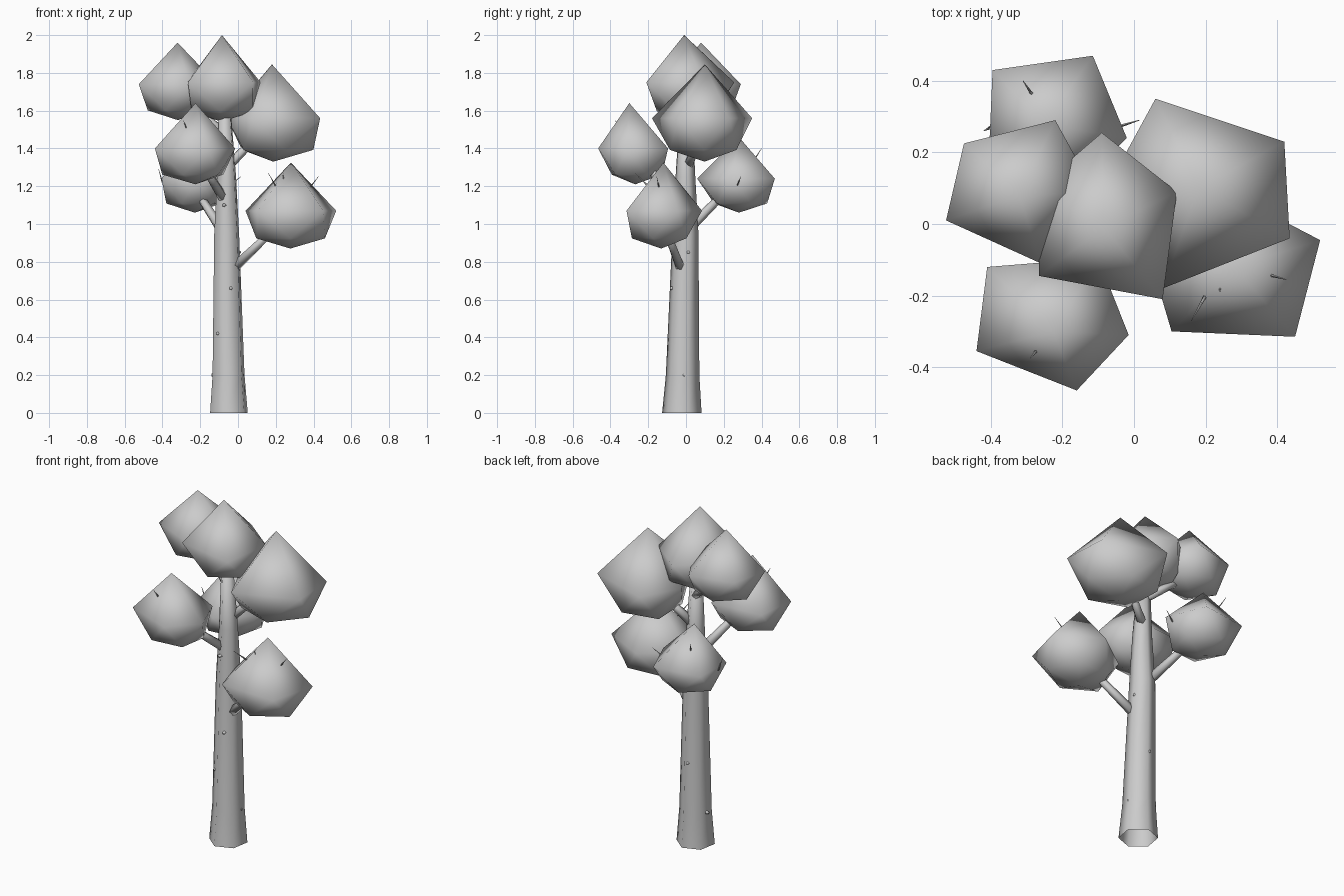
import bpy, bmesh, math
from mathutils import Vector

cube = bpy.data.objects.get("Cube")
if cube:
    bpy.data.objects.remove(cube)

grey = bpy.data.materials.new("plain grey")
grey.use_nodes = True
grey.diffuse_color = (0.6, 0.6, 0.6, 1)
grey.node_tree.nodes["Principled BSDF"].inputs["Base Color"].default_value = (0.6, 0.6, 0.6, 1)


def finish(bm, name, recalc=True):
    if recalc:
        bmesh.ops.recalc_face_normals(bm, faces=bm.faces)
    for f in bm.faces:
        f.smooth = True
    mesh = bpy.data.meshes.new(name)
    bm.to_mesh(mesh)
    bm.free()
    mesh.materials.append(grey)
    ob = bpy.data.objects.new(name, mesh)
    bpy.context.collection.objects.link(ob)
    return ob


def bridge(bm, a, b):
    n = len(a)
    for i in range(n):
        bm.faces.new((a[i], a[(i + 1) % n], b[(i + 1) % n], b[i]))


def fan(bm, ring, tip):
    for i in range(len(ring)):
        bm.faces.new((ring[i], ring[(i + 1) % len(ring)], tip))


def clump(name, tip, mid, bottom, outline):
    """Pointed crown: apex, wide five-sided ring, narrow staggered ring, base point."""
    bm = bmesh.new()
    pts = [Vector((x, y, mid)) for x, y in outline]
    centre = sum(pts, Vector()) / len(pts)
    wide = [bm.verts.new(p) for p in pts]
    low = []
    for i, p in enumerate(pts):
        m = centre + ((p + pts[(i + 1) % 5]) / 2 - centre) * 0.88
        m.z = bottom + (mid - bottom) * 0.27
        low.append(bm.verts.new(m))
    fan(bm, wide, bm.verts.new(tip))
    for i in range(5):
        j = (i + 1) % 5
        bm.faces.new((wide[i], wide[j], low[i]))
        bm.faces.new((wide[j], low[j], low[i]))
    fan(bm, low, bm.verts.new((centre.x, centre.y, bottom)))
    return finish(bm, name)


def limb(name, start, end, r1, r2, sides=6):
    """Tapered stick between two points."""
    a, b = Vector(start), Vector(end)
    q = (b - a).to_track_quat("Z", "Y")
    bm = bmesh.new()
    rings = []
    for c, r in ((a, r1), (b, r2)):
        rings.append([bm.verts.new(c + q @ Vector((r * math.cos(t), r * math.sin(t), 0)))
                      for t in (math.tau * k / sides for k in range(sides))])
    bridge(bm, *rings)
    bm.faces.new(rings[0])
    bm.faces.new(rings[1])
    return finish(bm, name)


# Trunk: six-sided, flared foot, open underneath
bm = bmesh.new()
rings = []
for x, y, z, r in ((-0.048, -0.022, 0, 0.106), (-0.05, -0.018, 0.2, 0.09),
                   (-0.06, -0.003, 0.95, 0.07), (-0.06, -0.003, 1.25, 0.053),
                   (-0.07, 0.0, 1.62, 0.032)):
    rings.append([bm.verts.new((x + r * math.cos(t), y + r * math.sin(t), z))
                  for t in (math.radians(80 + 60 * k) for k in range(6))])
for lower, upper in zip(rings, rings[1:]):
    bridge(bm, lower, upper)
bm.faces.new(rings[-1])
finish(bm, "trunk", recalc=False)

# Leaf clumps
clump("leaf_clump_top", (-0.085, -0.01, 2.0), 1.75, 1.54,
      ((-0.265, -0.145), (0.08, -0.21), (0.12, 0.09), (-0.09, 0.255), (-0.27, 0.1)))
clump("leaf_clump_upper_right", (-0.32, 0.08, 1.96), 1.74, 1.55,
      ((-0.475, 0.225), (-0.525, 0.01), (-0.26, -0.11), (-0.11, 0.09), (-0.22, 0.29)))
clump("leaf_clump_upper_left", (0.18, 0.1, 1.845), 1.56, 1.33,
      ((0.06, 0.35), (-0.06, 0.13), (0.08, -0.18), (0.435, -0.04), (0.42, 0.23)))
clump("leaf_clump_front_right", (-0.225, -0.3, 1.64), 1.4, 1.21,
      ((-0.41, -0.12), (-0.44, -0.355), (-0.16, -0.465), (-0.015, -0.31), (-0.1, -0.095)))
clump("leaf_clump_back_right", (-0.25, 0.28, 1.46), 1.24, 1.06,
      ((-0.395, 0.43), (-0.405, 0.2), (-0.21, 0.06), (-0.02, 0.24), (-0.115, 0.47)))
clump("leaf_clump_front_left", (0.28, -0.12, 1.325), 1.07, 0.87,
      ((0.105, -0.3), (0.45, -0.315), (0.52, -0.045), (0.27, 0.085), (0.04, -0.08)))

# Branches
for name, a, b in (
        ("branch_front_left", (-0.02, -0.03, 0.77), (0.2, -0.11, 0.98)),
        ("branch_back_right", (-0.1, 0.03, 0.99), (-0.23, 0.23, 1.19)),
        ("branch_front_right", (-0.08, -0.03, 1.14), (-0.19, -0.23, 1.32)),
        ("branch_upper_left", (-0.05, 0.01, 1.31), (0.1, 0.08, 1.46)),
        ("branch_upper_right", (-0.07, 0.01, 1.48), (-0.25, 0.08, 1.62))):
    limb(name, a, b, 0.027, 0.019)

# Thin twigs poking out of the leaves
for i, (a, b) in enumerate((
        ((0.2, -0.2, 1.2), (0.16, -0.27, 1.27)),
        ((0.24, -0.17, 1.22), (0.24, -0.19, 1.26)),
        ((0.37, -0.14, 1.18), (0.425, -0.155, 1.25)),
        ((-0.27, -0.35, 1.5), (-0.29, -0.375, 1.55)),
        ((-0.28, 0.355, 1.33), (-0.31, 0.4, 1.4)),
        ((-0.05, 0.27, 1.2), (0.015, 0.29, 1.25)),
        ((-0.4, 0.27, 1.22), (-0.42, 0.26, 1.29)))):
    limb(f"twig_{i + 1}", a, b, 0.005, 0.001, 4)

# Small knots on the bark
for i, (angle, z) in enumerate(((0, 0.2), (180, 0.2), (270, 0.2), (225, 0.42),
                                (285, 0.66), (90, 0.5), (20, 0.85), (250, 1.1))):
    d = Vector((math.cos(math.radians(angle)), math.sin(math.radians(angle)), 0))
    axis = Vector((-0.055, -0.01, z))
    r = 0.088 - 0.022 * z
    limb(f"knot_{i + 1}", axis + d * (r - 0.02), axis + d * (r + 0.003), 0.013, 0.007, 5)
